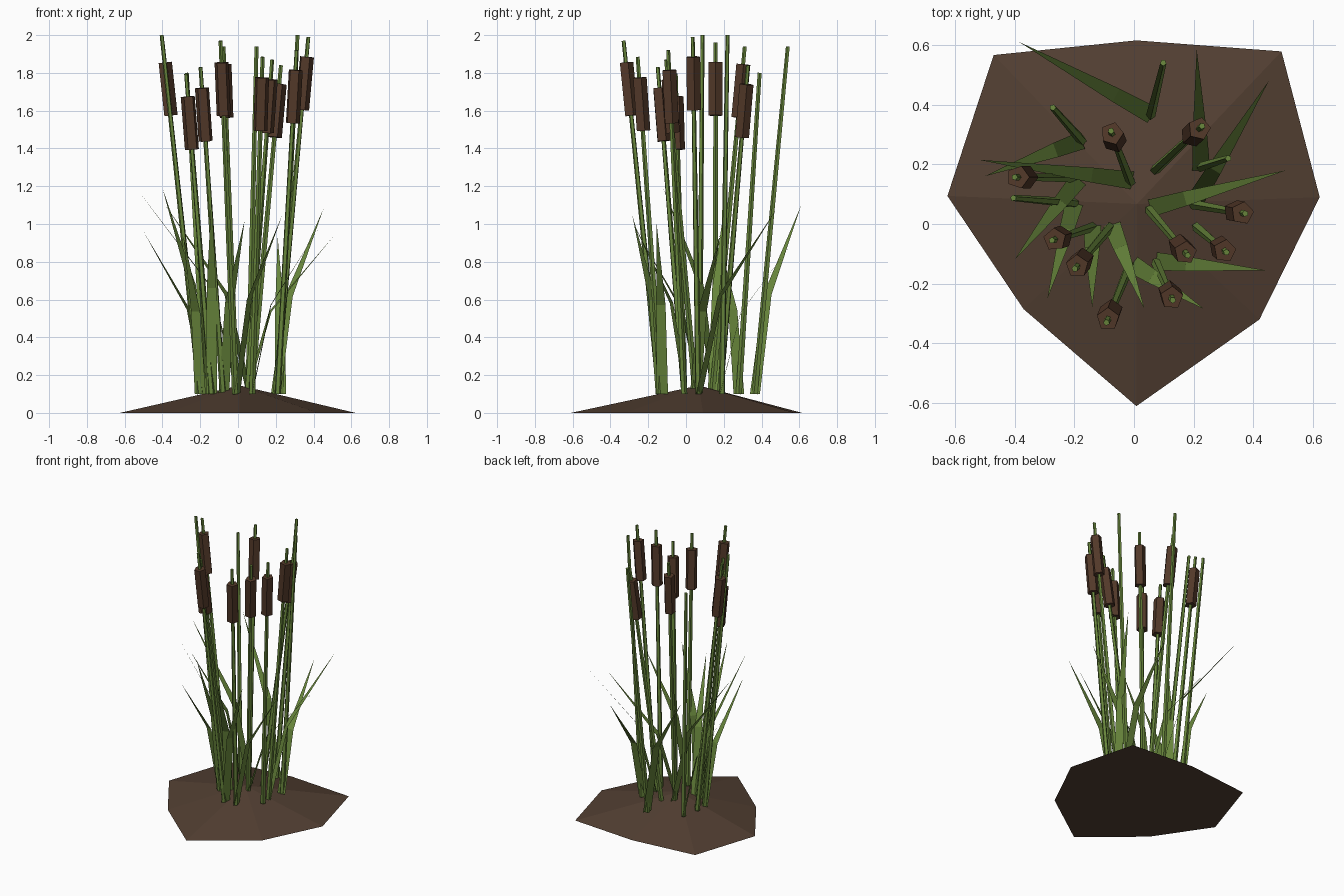
import bpy, bmesh, math
from mathutils import Vector

if "Cube" in bpy.data.objects:
    bpy.data.objects.remove(bpy.data.objects["Cube"])


def material(name, rgb):
    m = bpy.data.materials.new(name)
    m.diffuse_color = (*rgb, 1)
    m.use_nodes = True
    m.node_tree.nodes["Principled BSDF"].inputs["Base Color"].default_value = m.diffuse_color
    return m


SOIL = material("soil", (0.085, 0.05, 0.032))
GREEN = material("reed_green", (0.14, 0.24, 0.045))
BROWN = material("seed_brown", (0.085, 0.04, 0.022))


def finish(name, bm, mat, closed=True):
    if closed:
        bmesh.ops.recalc_face_normals(bm, faces=bm.faces)
    me = bpy.data.meshes.new(name)
    bm.to_mesh(me)
    bm.free()
    me.materials.append(mat)
    ob = bpy.data.objects.new(name, me)
    bpy.context.collection.objects.link(ob)


def prism(name, a, b, r1, r2, mat, sides=5, turn=0.0):
    """Tapered prism from a to b with horizontal end caps square to its axis."""
    bm = bmesh.new()
    rot = Vector((0, 0, 1)).rotation_difference(b - a)
    rings = []
    for c, r in ((a, r1), (b, r2)):
        rings.append([bm.verts.new(c + rot @ Vector((
            r * math.cos(turn + 2 * math.pi * i / sides),
            r * math.sin(turn + 2 * math.pi * i / sides), 0))) for i in range(sides)])
    lo, hi = rings
    for i in range(sides):
        j = (i + 1) % sides
        bm.faces.new((lo[i], lo[j], hi[j], hi[i]))
    bm.faces.new(lo)
    bm.faces.new(hi)
    finish(name, bm, mat)


def leaf(name, base, tip):
    """Flat pointed blade that kinks outward halfway up."""
    bm = bmesh.new()
    a, t = Vector((*base, 0.1)), Vector(tip)
    mid = a.lerp(t, 0.27)
    mid.z = 0.57 * t.z
    out = Vector((t.x - a.x, t.y - a.y, 0)).normalized()
    side = Vector((-out.y, out.x, 0))
    v = [bm.verts.new(p) for p in (a - side * 0.03, a + side * 0.03,
                                   mid + side * 0.025, mid - side * 0.025, t)]
    bm.faces.new(v[:4])
    bm.faces.new((v[3], v[2], v[4]))
    finish(name, bm, GREEN, closed=False)


# Soil mound: irregular eight-sided low cone
rim = [(-0.47, 0.566), (0.008, 0.615), (0.494, 0.578), (0.622, 0.09),
       (0.42, -0.32), (0.008, -0.61), (-0.37, -0.285), (-0.625, 0.094)]
bm = bmesh.new()
ring = [bm.verts.new((x, y, 0)) for x, y in rim]
apex = bm.verts.new((0.01, 0.067, 0.145))
bm.faces.new(ring)
for i in range(8):
    bm.faces.new((ring[i], ring[(i + 1) % 8], apex))
finish("soil_mound", bm, SOIL)

# Reeds: base xy, tip xyz, underside height of seed head (0 = bare)
reeds = [
    ((-0.20, 0.155), (-0.40, 0.157, 1.96), 1.57),
    ((-0.01, 0.14), (-0.077, 0.312, 1.94), 1.56),
    ((0.07, 0.18), (0.228, 0.328, 1.84), 1.455),
    ((0.20, 0.065), (0.373, 0.035, 1.99), 1.60),
    ((0.21, -0.01), (0.31, -0.095, 1.92), 1.53),
    ((0.05, 0.05), (0.18, -0.105, 1.87), 1.48),
    ((0.075, -0.13), (0.13, -0.255, 1.885), 1.49),
    ((-0.015, -0.14), (-0.092, -0.33, 1.97), 1.57),
    ((-0.08, -0.01), (-0.198, -0.15, 1.83), 1.435),
    ((-0.14, -0.01), (-0.275, -0.055, 1.795), 1.39),
    ((-0.175, 0.28), (-0.272, 0.39, 1.80), 0),
    ((0.055, 0.365), (0.098, 0.54, 1.94), 0),
    ((0.225, 0.19), (0.316, 0.22, 2.0), 0),
    ((-0.20, 0.07), (-0.404, 0.087, 2.0), 0),
]
for i, (base, tip, z0) in enumerate(reeds):
    a, b = Vector((*base, 0.1)), Vector(tip)
    prism(f"stem_{i + 1}", a, b, 0.017, 0.011, GREEN, turn=i)
    if z0:
        at = lambda z: a.lerp(b, (z - a.z) / (b.z - a.z))
        prism(f"seed_head_{i + 1}", at(z0 + 0.004), at(z0 + 0.285),
              0.039, 0.039, BROWN, turn=i * 1.3)

# Leaves: base xy, tip xyz
leaves = [
    ((0.06, 0.365), (-0.385, 0.61, 1.10)),
    ((0.0, 0.145), (-0.52, 0.215, 1.165)),
    ((-0.175, 0.28), (-0.50, 0.16, 0.96)),
    ((-0.185, 0.15), (-0.40, -0.12, 1.19)),
    ((-0.20, 0.07), (-0.29, -0.25, 0.94)),
    ((-0.14, -0.005), (-0.14, -0.28, 1.16)),
    ((-0.075, 0.0), (0.035, -0.285, 1.02)),
    ((-0.005, -0.135), (0.235, -0.285, 1.05)),
    ((0.075, -0.125), (0.44, -0.155, 1.0)),
    ((0.045, 0.05), (0.51, 0.18, 0.94)),
    ((0.20, 0.07), (0.452, 0.48, 1.08)),
    ((0.225, 0.18), (0.21, 0.585, 0.93)),
]
for i, (base, tip) in enumerate(leaves):
    leaf(f"leaf_{i + 1}", base, tip)
